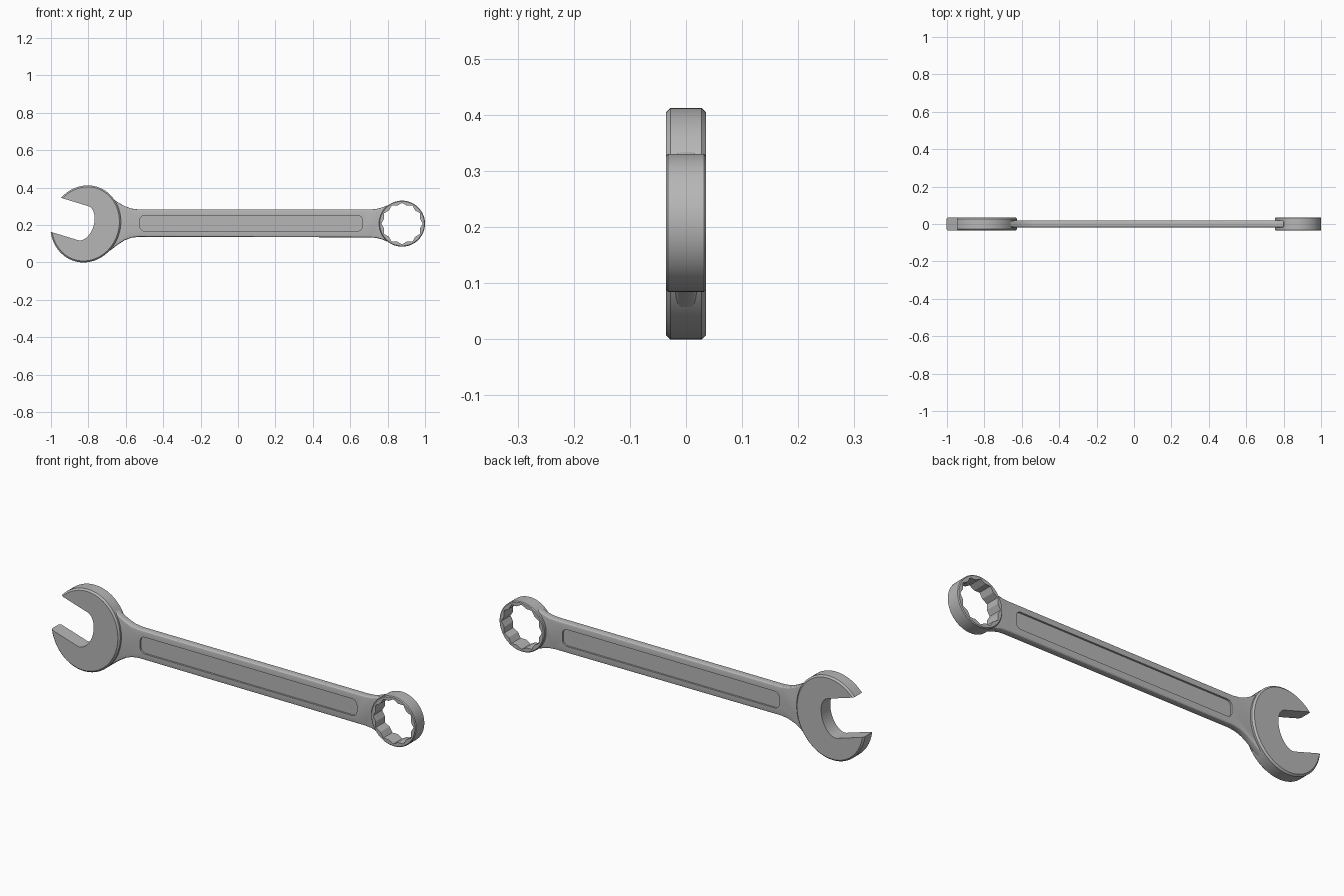
import bpy, bmesh
from math import sin, cos, pi, radians, sqrt

if "Cube" in bpy.data.objects:
    bpy.data.objects.remove(bpy.data.objects["Cube"], do_unlink=True)

steel = bpy.data.materials.new("brushed grey steel")
steel.use_nodes = True
steel.diffuse_color = (0.47, 0.47, 0.47, 1)
steel.node_tree.nodes["Principled BSDF"].inputs["Base Color"].default_value = (0.47, 0.47, 0.47, 1)

HEAD_HALF = 0.036      # half thickness of both ends
SHANK_HALF = 0.019     # half thickness of the shank
TILT = radians(17)     # jaw tilt
MID = 0.21             # shank centre height


def prism(name, outline, y0, y1, bevel=0, segments=1):
    """Extrude an x-z outline along y and bevel its two rims."""
    bm = bmesh.new()
    front = bm.faces.new([bm.verts.new((x, y0, z)) for x, z in outline])
    out = bmesh.ops.extrude_face_region(bm, geom=[front])
    for v in out["geom"]:
        if isinstance(v, bmesh.types.BMVert):
            v.co.y = y1
    bmesh.ops.recalc_face_normals(bm, faces=bm.faces[:])
    if bevel:
        rims = [e for e in bm.edges if abs(e.verts[0].co.y - e.verts[1].co.y) < 1e-6]
        bmesh.ops.bevel(bm, geom=rims, offset=bevel, segments=segments,
                        profile=0.5, affect='EDGES')
    mesh = bpy.data.meshes.new(name)
    bm.to_mesh(mesh)
    bm.free()
    mesh.materials.append(steel)
    ob = bpy.data.objects.new(name, mesh)
    bpy.context.collection.objects.link(ob)
    return ob


def activate(ob):
    bpy.ops.object.select_all(action='DESELECT')
    ob.select_set(True)
    bpy.context.view_layer.objects.active = ob


def cut(ob, outline, y0=-0.1, y1=0.1):
    """Subtract a prism from an object."""
    cutter = prism("cutter", outline, y0, y1)
    cutter.hide_render = True
    mod = ob.modifiers.new("cut", 'BOOLEAN')
    mod.operation, mod.solver, mod.object = 'DIFFERENCE', 'EXACT', cutter
    activate(ob)
    bpy.ops.object.modifier_apply(modifier=mod.name)
    bpy.data.objects.remove(cutter, do_unlink=True)


def ellipse(a, b, start=0, end=2 * pi, n=72, shift=0):
    return [(shift + a * cos(start + (end - start) * i / n),
             b * sin(start + (end - start) * i / n)) for i in range(n)]


def jaw_frame(points):
    """Place (along opening, across opening) points on the tilted head."""
    return [(-0.815 - u * cos(TILT) + v * sin(TILT),
             0.206 + u * sin(TILT) + v * cos(TILT)) for u, v in points]


# Open end: tilted oval with a slot and a rounded throat
open_end = prism("open_end", jaw_frame(ellipse(0.187, 0.2077)),
                 -HEAD_HALF, HEAD_HALF, 0.008)
throat = ellipse(0.058, 0.095, pi / 2, 3 * pi / 2, 24, 0.014)
cut(open_end, jaw_frame([(0.4, 0.095)] + throat + [(0.014, -0.095), (0.4, -0.095)]))

# Ring end with a twelve-point socket
RING_X, RING_Z = 0.877, 0.2075


def star(n=12, r=0.111):
    inner = r * cos(pi / 6) / cos(pi / 12)
    return [(RING_X + (inner if i % 2 else r) * cos(pi * i / n),
             RING_Z + (inner if i % 2 else r) * sin(pi * i / n)) for i in range(2 * n)]


ring_end = prism("ring_end", [(RING_X + x, RING_Z + z) for x, z in ellipse(0.123, 0.123)],
                 -HEAD_HALF, HEAD_HALF, 0.004)
cut(ring_end, star())

# Shank with flared ends
upper = [(-0.72, 0.34), (-0.665, 0.337), (-0.635, 0.317), (-0.605, 0.301),
         (-0.57, 0.288), (-0.53, 0.283)]
ring_flare = [(0.705, 0.283), (0.74, 0.286), (0.77, 0.294), (0.80, 0.306), (0.82, 0.29)]
lower = [(-0.53, 0.137), (-0.57, 0.132), (-0.605, 0.119), (-0.64, 0.097),
         (-0.67, 0.074), (-0.70, 0.052), (-0.73, 0.06)]
ring_flare_low = [(x, 2 * MID - z - 0.003) for x, z in reversed(ring_flare)]
shank = prism("shank", upper + ring_flare + ring_flare_low + lower,
              -SHANK_HALF, SHANK_HALF, 0.009, 3)
cut(shank, star())


# Long rounded recess on both faces of the shank
def rounded_box(x0, x1, z0, z1, r, n=6):
    pts = []
    for k, (x, z) in enumerate([(x1 - r, z1 - r), (x0 + r, z1 - r),
                                (x0 + r, z0 + r), (x1 - r, z0 + r)]):
        for i in range(n + 1):
            a = pi / 2 * (k + i / n)
            pts.append((x + r * cos(a), z + r * sin(a)))
    return pts


recess = rounded_box(-0.524, 0.665, 0.168, 0.251, 0.025)
cut(shank, recess, -0.1, -0.010)
cut(shank, recess, 0.010, 0.1)

for part in (open_end, ring_end, shank):
    activate(part)
    bpy.ops.object.shade_smooth_by_angle(angle=radians(25))
